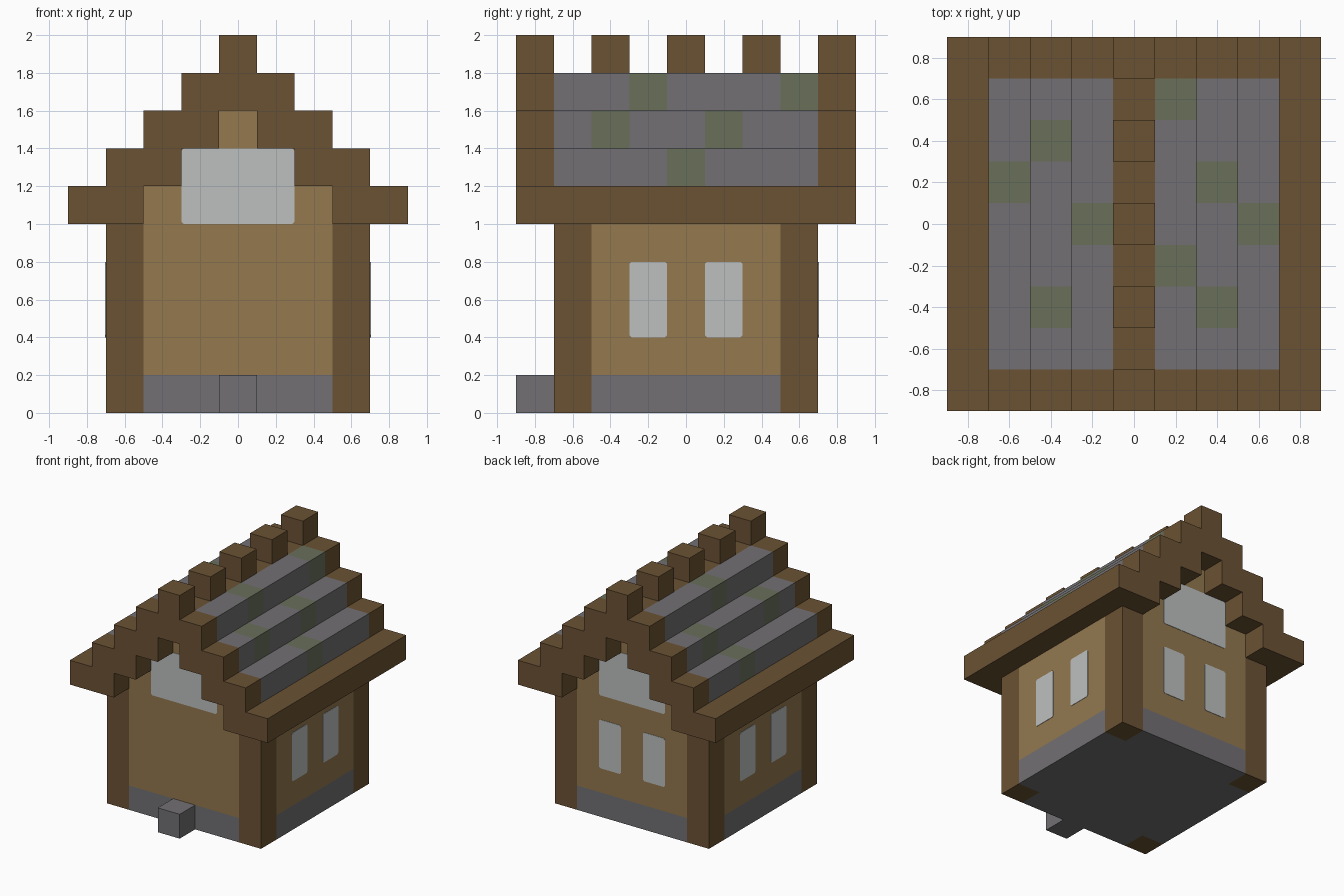
import bpy
import bmesh

if "Cube" in bpy.data.objects:
    bpy.data.objects.remove(bpy.data.objects["Cube"])

U = 0.2      # building block size
W = 0.7      # half width of the walls
EAVE = 0.9   # half width of the roof


def material(name, rgb):
    linear = [((c / 255 + 0.055) / 1.055) ** 2.4 for c in rgb] + [1]
    mat = bpy.data.materials.new(name)
    mat.use_nodes = True
    mat.diffuse_color = linear
    mat.node_tree.nodes["Principled BSDF"].inputs["Base Color"].default_value = linear
    return mat


timber = material("dark timber", (107, 82, 51))
plaster = material("tan wall", (147, 120, 79))
stone = material("grey stone", (114, 112, 115))
moss = material("mossy stone", (104, 111, 90))
glass = material("pale glass", (189, 192, 191))

# How a profile point (u, v) and a depth w become x, y, z for each extrusion axis
PLACE = {
    "x": lambda u, v, w: (w, u, v),
    "y": lambda u, v, w: (u, w, v),
    "z": lambda u, v, w: (u, v, w),
}


def prism(name, profile, axis, start, end, mat, cuts=()):
    """Extrude a closed profile along an axis, with optional slices across y."""
    bm = bmesh.new()
    place = PLACE[axis]
    low = [bm.verts.new(place(u, v, start)) for u, v in profile]
    high = [bm.verts.new(place(u, v, end)) for u, v in profile]
    bm.faces.new(low)
    bm.faces.new(high)
    for i in range(len(low)):
        j = (i + 1) % len(low)
        bm.faces.new((low[i], low[j], high[j], high[i]))
    for y in cuts:
        bmesh.ops.bisect_plane(bm, geom=bm.verts[:] + bm.edges[:] + bm.faces[:],
                               plane_co=(0, y, 0), plane_no=(0, 1, 0))
    bmesh.ops.recalc_face_normals(bm, faces=bm.faces)
    mesh = bpy.data.meshes.new(name)
    bm.to_mesh(mesh)
    bm.free()
    mesh.materials.append(mat)
    obj = bpy.data.objects.new(name, mesh)
    bpy.context.collection.objects.link(obj)
    return obj


def rect(u0, u1, v0, v1):
    return [(u0, v0), (u1, v0), (u1, v1), (u0, v1)]


def pane(name, axis, side, u0, u1, v0, v1):
    """Thin window plate with clipped corners on the wall at axis = side * W."""
    c = 0.012
    outline = [(u0 + c, v0), (u1 - c, v0), (u1, v0 + c), (u1, v1 - c),
               (u1 - c, v1), (u0 + c, v1), (u0, v1 - c), (u0, v0 + c)]
    prism(name, outline, axis, side * (W - 0.003), side * (W + 0.003), glass)


def stepped(half_widths, z):
    """Right-hand staircase outline, one block high per step."""
    points = []
    for i, x in enumerate(half_widths):
        points += [(x, z + i * U), (x, z + (i + 1) * U)]
    return points


def mirrored(points):
    return points + [(-x, z) for x, z in reversed(points)]


# Stone base and plastered walls, notched at the corners for the posts
P = W - U
quarter = [(W, -P), (W, P), (P, P), (P, W)]
cross = quarter + [(-x, y) for x, y in reversed(quarter)]
cross += [(-P, -P), (-P, -W), (P, -W), (P, -P)]
prism("stone_base", cross, "z", 0, U, stone)
prism("walls", cross, "z", U, 1, plaster)
prism("door_step", rect(-U / 2, U / 2, -EAVE, -W), "z", 0, U, stone)

# Corner posts
for sx, x in (("right", -W), ("left", P)):
    for sy, y in (("front", -W), ("back", P)):
        prism(f"{sy}_{sx}_post", rect(x, x + U, y, y + U), "z", 0, 1, timber)

# Attic body under the roof
prism("attic", mirrored(stepped([0.7, 0.5, 0.3], 1.0)), "y", -W, W, plaster)

# Gable frames: stepped outside, stepped opening inside
outer = stepped([0.9, 0.7, 0.5, 0.3, 0.1], 1.0)
opening = stepped([0.5, 0.3, 0.1], 1.0)
half_gable = list(reversed(opening)) + outer
gable = half_gable + [(-x, z) for x, z in reversed(half_gable)]
prism("front_gable_frame", gable, "y", -EAVE, -W, timber)
prism("back_gable_frame", gable, "y", W, EAVE, timber)

# Ridge beam and its crest blocks
prism("ridge_beam", rect(-U / 2, U / 2, 1.6, 1.8), "y", -W, W, timber)
for y in (-0.4, 0, 0.4):
    prism("ridge_block", rect(-U / 2, U / 2, 1.8, 2), "y", y - U / 2, y + U / 2, timber)

# Eaves and stone roof courses; moss patches are listed by their centre along y
MOSS = {
    1: [[0], [-0.4, 0.2], [-0.2, 0.6]],
    -1: [[0.2], [-0.4, 0.4], [0]],
}
cell_lines = [-0.5 + i * U for i in range(6)]
for side, label in ((1, "left"), (-1, "right")):
    prism(f"{label}_eave", rect(side * W, side * EAVE, 1, 1.2), "y", -W, W, timber)
    for row, patches in enumerate(MOSS[side]):
        x, z = W - row * U, 1.2 + row * U
        course = prism(f"{label}_roof_course", rect(side * (x - U), side * x, z, z + U),
                       "y", -W, W, stone, cell_lines)
        course.data.materials.append(moss)
        for face in course.data.polygons:
            if any(abs(face.center.y - y) < 0.05 for y in patches):
                face.material_index = 1

# Windows: pairs on both sides and the back, one wide pane in each gable
for centre in (-0.2, 0.2):
    span = (centre - 0.1, centre + 0.1, 0.4, 0.8)
    pane("left_window", "x", 1, *span)
    pane("right_window", "x", -1, *span)
    pane("back_window", "y", 1, *span)
for side, label in ((-1, "front"), (1, "back")):
    pane(f"{label}_attic_window", "y", side, -0.3, 0.3, 1.0, 1.4)
